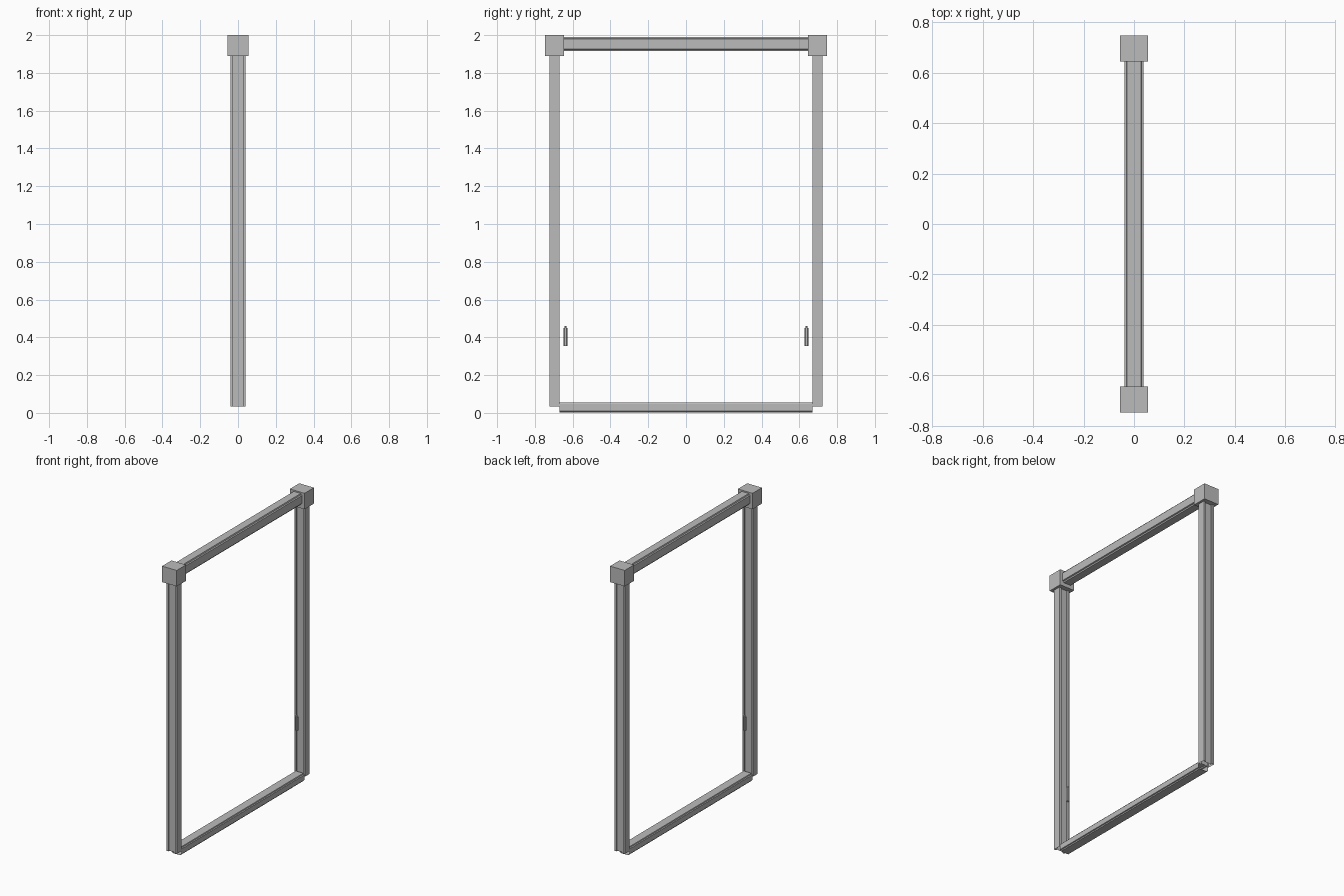
import bpy
from mathutils import Vector

cube = bpy.data.objects.get("Cube")
if cube:
    bpy.data.objects.remove(cube, do_unlink=True)

metal = bpy.data.materials.new("grey_metal")
metal.use_nodes = True
GREY = (0.5, 0.5, 0.5, 1)
metal.diffuse_color = GREY
metal.node_tree.nodes["Principled BSDF"].inputs["Base Color"].default_value = GREY


def make_object(name, verts, faces):
    mesh = bpy.data.meshes.new(name)
    mesh.from_pydata(verts, [], faces)
    mesh.materials.append(metal)
    obj = bpy.data.objects.new(name, mesh)
    bpy.context.collection.objects.link(obj)
    return obj


def extrude(name, profile, place, start, end, capped=False):
    """Sweep a closed profile; place(u, v, t) maps it into space."""
    n = len(profile)
    verts = [Vector(place(u, v, t)) for t in (start, end) for u, v in profile]
    faces = [(i, (i + 1) % n, n + (i + 1) % n, n + i) for i in range(n)]
    if capped:
        faces += [tuple(reversed(range(n))), tuple(range(n, 2 * n))]
    return make_object(name, verts, faces)


def four_fold(quarter):
    """Mirror the upper right quarter of a profile into a full outline."""
    right = quarter + [(u, -v) for u, v in reversed(quarter)]
    return right + [(-u, v) for u, v in reversed(right)]


def notched(half_w, half_h, cut):
    """Rectangular bar with a stepped notch along each corner."""
    a, b = cut, cut * 0.75
    return four_fold([(half_w - a, half_h), (half_w - b, half_h - b),
                      (half_w, half_h - a)])


# Horizontal rails, hollow tubes with open ends
def along_y(z):
    return lambda u, v, t: (u, t, z + v)


extrude("top_rail", notched(0.038, 0.038, 0.011), along_y(1.953), -0.65, 0.65)
extrude("bottom_rail", notched(0.038, 0.027, 0.009), along_y(0.028), -0.67, 0.67)

# Side posts: flat sides, shallow channel on the inner and outer faces
post_profile = four_fold([(0.026, 0.016), (0.026, 0.026), (0.04, 0.026)])
capsule = four_fold([(0.004, 0.01), (0.009, 0.006)])

for side, label in ((-1, "front"), (1, "back")):
    y = 0.696 * side
    extrude(label + "_post", post_profile,
            lambda u, v, t: (u, y + v, t), 0.033, 1.9)

    # Corner block
    block = four_fold([(0.056, 0.051)])
    extrude(label + "_corner_block", block,
            lambda u, v, t: (u, y + v, t), 1.89, 2.0, capped=True)

    # Small pull handle beside the post, tapered at the top
    hy = 0.638 * side
    handle = extrude(label + "_handle", capsule,
                     lambda u, v, t: (u, hy + v, t), 0.355, 0.45, capped=True)
    tip = extrude(label + "_handle_tip", capsule,
                  lambda u, v, t: (u * 0.6, hy + v * 0.6, t), 0.45, 0.46, capped=True)

# Consistent outward normals
import bmesh
for obj in bpy.context.collection.objects:
    if obj.type == "MESH" and obj.data.materials and obj.data.materials[0] == metal:
        bm = bmesh.new()
        bm.from_mesh(obj.data)
        bmesh.ops.recalc_face_normals(bm, faces=bm.faces)
        bm.to_mesh(obj.data)
        bm.free()
